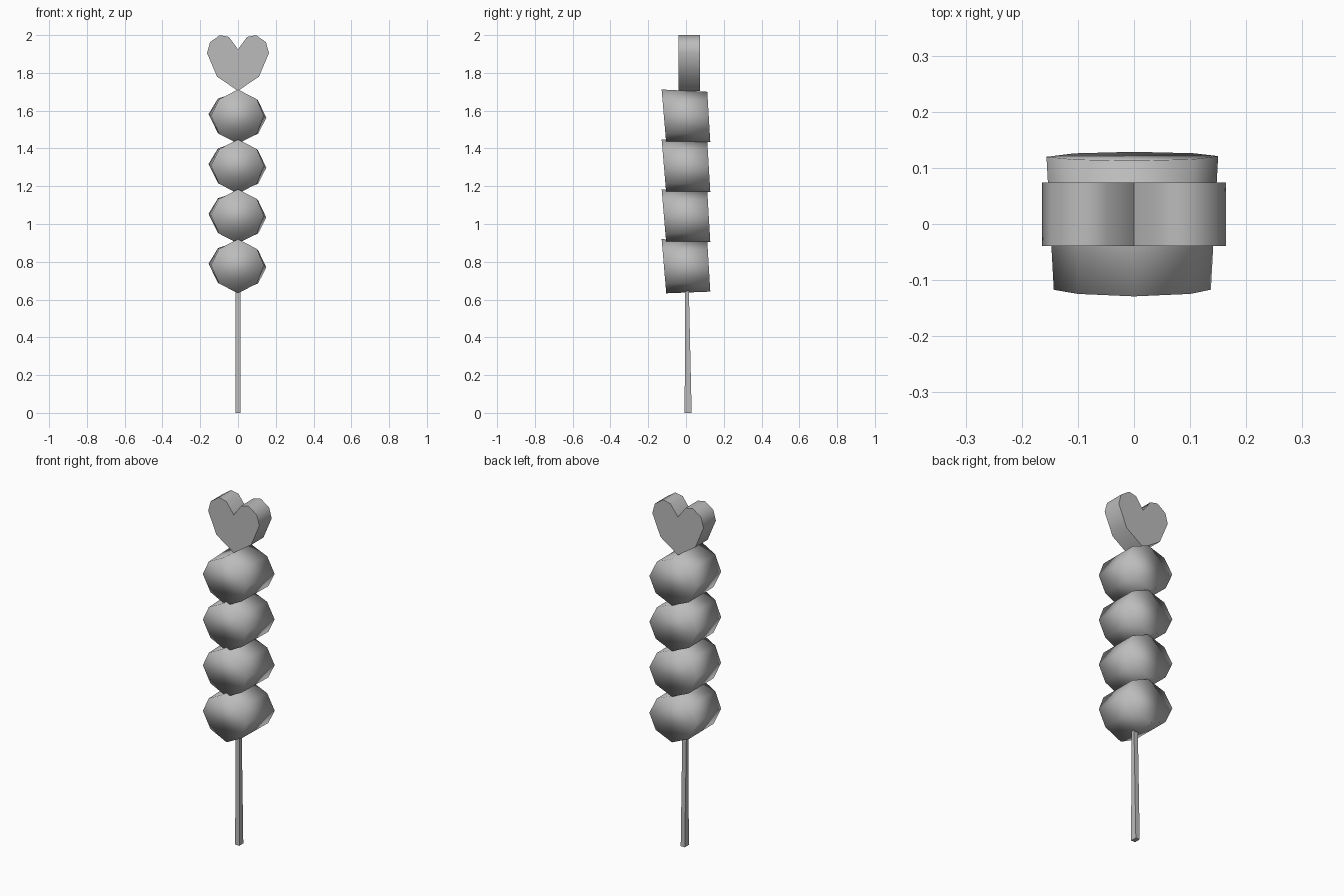
import bpy, bmesh, math

if "Cube" in bpy.data.objects:
    bpy.data.objects.remove(bpy.data.objects["Cube"])

grey = bpy.data.materials.new("plain_grey")
grey.use_nodes = True
grey.diffuse_color = (0.5, 0.5, 0.5, 1)
grey.node_tree.nodes["Principled BSDF"].inputs["Base Color"].default_value = (0.5, 0.5, 0.5, 1)


def loft(name, lower, upper):
    """Join two matching rings of points with side faces and flat caps."""
    bm = bmesh.new()
    a = [bm.verts.new(p) for p in lower]
    b = [bm.verts.new(p) for p in upper]
    bm.faces.new(a)
    bm.faces.new(b[::-1])
    n = len(a)
    for i in range(n):
        j = (i + 1) % n
        bm.faces.new((a[i], b[i], b[j], a[j]))
    bmesh.ops.recalc_face_normals(bm, faces=bm.faces[:])
    mesh = bpy.data.meshes.new(name)
    bm.to_mesh(mesh)
    bm.free()
    mesh.materials.append(grey)
    obj = bpy.data.objects.new(name, mesh)
    bpy.context.collection.objects.link(obj)
    return obj


# Four chunky eight-sided pieces with leaning ends, smooth all over
front = [(0, 0), (.10, -.052), (.137, -.14), (.10, -.235),
         (0, -.287), (-.10, -.235), (-.143, -.138), (-.10, -.052)]
back = [(0, -.012), (.106, -.058), (.15, -.15), (.106, -.235),
        (0, -.278), (-.106, -.232), (-.156, -.13), (-.106, -.048)]
for k in range(4):
    top = 1.712 - k * 0.264
    ring_front = [(x, -.129 - z * .085, top + z) for x, z in front]
    ring_back = [(x, .112 - z * .06, top + z) for x, z in back]
    piece = loft(f"skewered_piece_{k + 1}", ring_front, ring_back)
    piece.data.shade_smooth()

# Heart on top: half outline mirrored, flat faces and a smooth rim
half = [(.048, 1.99), (.095, 2.0), (.148, 1.963), (.164, 1.905), (.111, 1.78)]
outline = [(0, 1.925)] + half + [(0, 1.705)] + [(-x, z) for x, z in reversed(half)]
heart = loft("heart_topper", [(x, -.039, z) for x, z in outline],
             [(x, .074, z) for x, z in outline])
bpy.context.view_layer.objects.active = heart
heart.select_set(True)
bpy.ops.object.shade_smooth_by_angle(angle=math.radians(50))

# Square stick that narrows upward
loft("stick",
     [(x, y, 0) for x, y in ((-.013, -.007), (.013, -.007), (.013, .03), (-.013, .03))],
     [(x, y, .75) for x, y in ((-.013, -.005), (.013, -.005), (.013, .013), (-.013, .013))])
